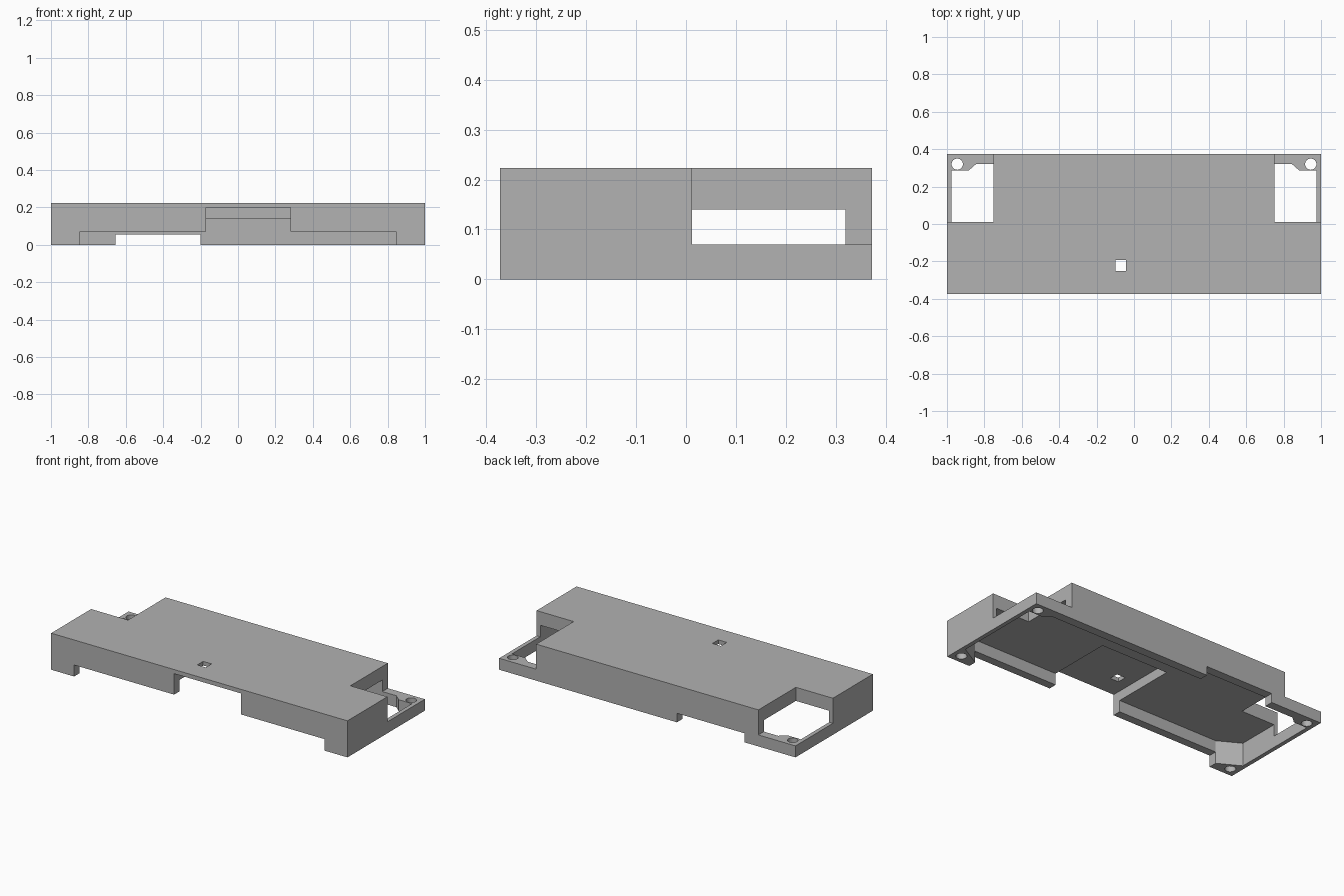
import bpy, bmesh

old = bpy.data.objects.get("Cube")
if old:
    bpy.data.objects.remove(old, do_unlink=True)

grey = bpy.data.materials.new("matte_grey")
grey.use_nodes = True
colour = (0.445, 0.445, 0.445, 1)
grey.diffuse_color = colour
grey.node_tree.nodes["Principled BSDF"].inputs["Base Color"].default_value = colour

W, D, H = 1.0, 0.373, 0.223   # half width, half depth, height
RIM, CEILING = 0.07, 0.14     # low corner height, cavity ceiling


def prism(name, outline, z0, z1):
    """Extrude a plan outline from z0 to z1."""
    bm = bmesh.new()
    face = bm.faces.new([bm.verts.new((x, y, z0)) for x, y in outline])
    out = bmesh.ops.extrude_face_region(bm, geom=[face])
    for v in out["geom"]:
        if isinstance(v, bmesh.types.BMVert):
            v.co.z = z1
    bmesh.ops.recalc_face_normals(bm, faces=bm.faces[:])
    mesh = bpy.data.meshes.new(name)
    bm.to_mesh(mesh)
    bm.free()
    mesh.materials.append(grey)
    obj = bpy.data.objects.new(name, mesh)
    bpy.context.collection.objects.link(obj)
    return obj


def block(name, x0, x1, y0, y1, z0, z1):
    return prism(name, [(x0, y0), (x1, y0), (x1, y1), (x0, y1)], z0, z1)


def drill(name, x, y, z1):
    bpy.ops.mesh.primitive_cylinder_add(vertices=32, radius=0.03, depth=z1 + 0.1,
                                        location=(x, y, (z1 - 0.1) / 2))
    obj = bpy.context.object
    obj.name = name
    return obj


def carve(target, cutter):
    """Subtract the cutter and discard it."""
    cutter.hide_render = True
    mod = target.modifiers.new("cut", "BOOLEAN")
    mod.operation, mod.solver, mod.object = "DIFFERENCE", "EXACT", cutter
    bpy.ops.object.select_all(action="DESELECT")
    bpy.context.view_layer.objects.active = target
    target.select_set(True)
    bpy.ops.object.modifier_apply(modifier=mod.name)
    bpy.data.objects.remove(cutter, do_unlink=True)


cover = block("cover_shell", -W, W, -D, D, 0, H)

# Inner cavity, open below, with chamfered screw posts in the corners
half = [(0.845, -0.323), (0.975, -0.25), (0.975, 0.285), (0.885, 0.285), (0.845, 0.32)]
cavity = half + [(-x, y) for x, y in reversed(half)]
carve(cover, prism("cavity_cutter", cavity, -0.1, CEILING))

# Lowered back corners
for s in (-1, 1):
    xs = sorted((s * 0.75, s * 1.1))
    carve(cover, block("corner_cutter", *xs, 0.012, 0.5, RIM, 0.4))

# Low front opening, tall front recess, back slot and top hole
carve(cover, block("front_cutter", -0.845, 0.845, -0.5, -0.31, -0.1, RIM))
carve(cover, block("recess_cutter", -0.17, 0.28, -0.5, 0.07, -0.1, 0.198))
carve(cover, block("back_cutter", -0.655, -0.2, 0.3, 0.5, -0.1, 0.055))
carve(cover, block("top_hole_cutter", -0.1, -0.043, -0.25, -0.193, 0.1, 0.4))

# Screw holes: through at the back, blind at the front
for x in (-0.945, 0.945):
    carve(cover, drill("back_hole_cutter", x, 0.32, 0.12))
    carve(cover, drill("front_hole_cutter", x, -0.32, CEILING))

bpy.ops.object.shade_smooth_by_angle(angle=0.5)
